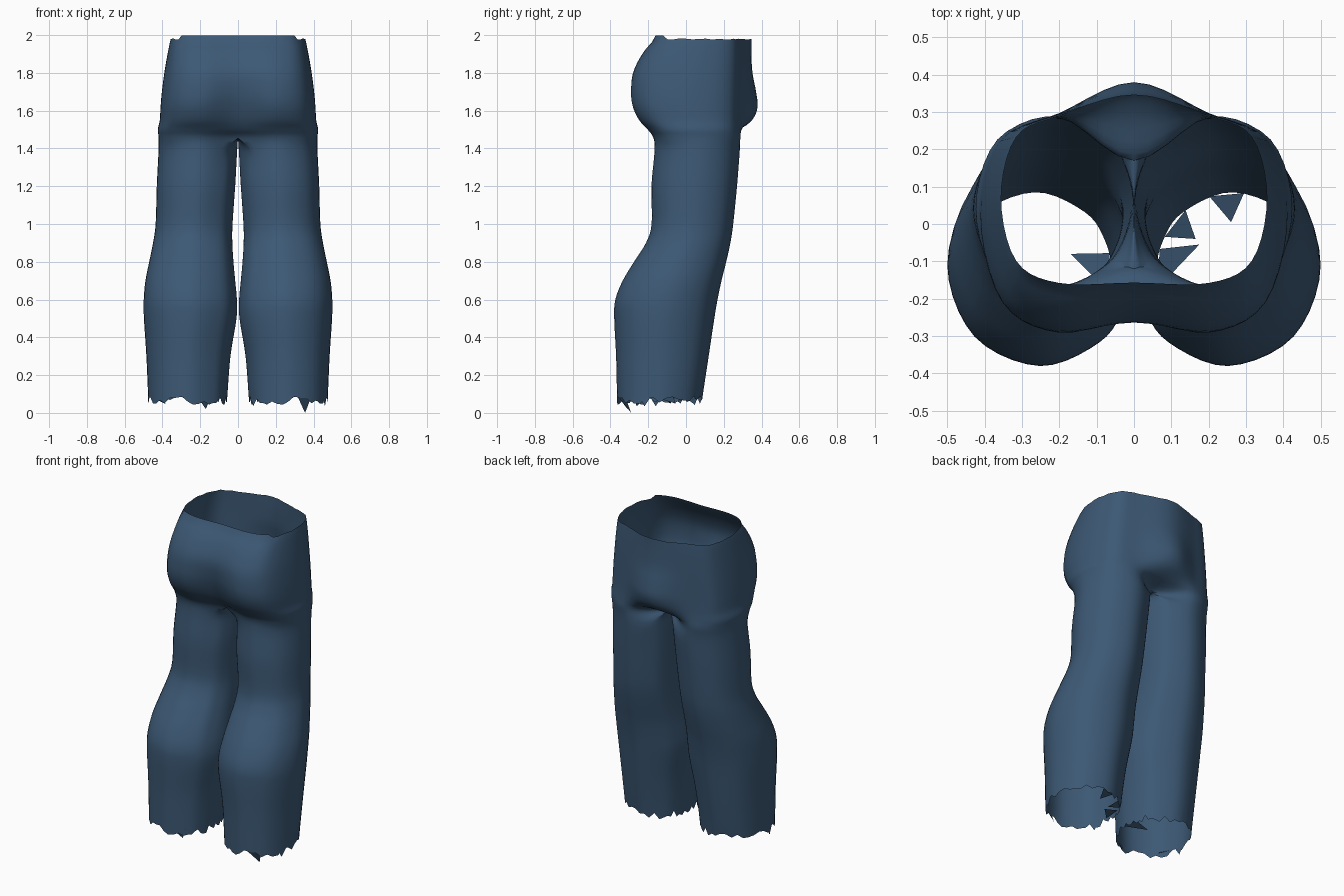
import bpy, bmesh, math, random
from mathutils import Vector

if "Cube" in bpy.data.objects:
    bpy.data.objects.remove(bpy.data.objects["Cube"])

random.seed(4)
SUB_ROW, SUB_ARC = 4, 5          # spline subdivisions along height / around
OUT, INN = 6, 4                  # control spans on the outer and inner arcs

denim = bpy.data.materials.new("denim_blue")
denim.diffuse_color = (0.046, 0.100, 0.178, 1)
denim.use_nodes = True
denim.node_tree.nodes["Principled BSDF"].inputs["Base Color"].default_value = denim.diffuse_color


def catmull(a, b, c, d, t):
    return 0.5 * (2 * b + (c - a) * t + (2 * a - 5 * b + 4 * c - d) * t * t
                  + (3 * b - a - 3 * c + d) * t ** 3)


def spline(pts, sub, before, after):
    """Dense curve through pts, with phantom points at both ends."""
    p = [before] + pts + [after]
    res = []
    for i in range(1, len(p) - 2):
        res += [catmull(*p[i - 1:i + 3], k / sub) for k in range(sub)]
    return res + [pts[-1]]


# leg sections: z, inner x, outer x, front y, back y
LEG = [(0.07, .058, .475, -.365, .085), (0.3, .04, .485, -.37, .12),
       (0.5, .008, .498, -.38, .15), (0.6, .006, .499, -.374, .167),
       (0.7, .015, .49, -.335, .188), (0.8, .024, .47, -.275, .213),
       (0.9, .03, .45, -.212, .235), (1.0, .029, .436, -.182, .25),
       (1.2, .015, .43, -.183, .27), (1.38, .005, .421, -.167, .284)]
# hip sections: z, front centre y, front lobe y, half width, side y, back y, back centre y
HIP = [(1.455, -.12, -.172, .42, .05, .287, .17), (1.5, -.165, -.203, .424, .04, .292, .28),
       (1.55, -.2, -.248, .414, .03, .295, .35), (1.62, -.232, -.281, .41, .02, .297, .379),
       (1.7, -.255, -.291, .403, .02, .297, .371), (1.8, -.262, -.278, .39, .03, .296, .352),
       (1.9, -.222, -.228, .373, .05, .294, .346), (1.985, -.157, -.158, .356, .07, .29, .346)]
ANGLES = [-130, -90, -45, 0, 45, 90, 130, 155, 180, 205]


def leg_ring(z, x0, x1, y0, y1):
    cx, cy, rx, ry = (x0 + x1) / 2, (y0 + y1) / 2, (x1 - x0) / 2, (y1 - y0) / 2
    c = [Vector((cx + rx * math.cos(math.radians(a)),
                 cy + ry * math.sin(math.radians(a)), z)) for a in ANGLES]
    return spline(c + [c[0]], SUB_ARC, c[-1], c[1])


def hip_arc(z, f0, f1, w, s, b1, b0):
    xd = .2 + .74 * (w - .2)
    c = [Vector(p + (z,)) for p in ((0, f0), (.2, f1), (xd, s + .74 * (f1 - s)), (w, s),
                                    (xd, s + .74 * (b1 - s)), (.2, b1), (0, b0))]
    flip = Vector((-1, 1, 1))
    return spline(c, SUB_ARC, c[1] * flip, c[-2] * flip)


legs = [leg_ring(*r) for r in LEG]
hips = [hip_arc(*r) for r in HIP]
n_out, n_in = OUT * SUB_ARC, INN * SUB_ARC
# crotch seam on the centre line closes the first hip arc into a leg ring
a, b = hips[0][-1], hips[0][0]
seam = [a.lerp(b, k / n_in) for k in range(1, n_in + 1)]
legs.append(hips[0] + seam)


def column(pts):
    return spline(pts, SUB_ROW, 2 * pts[0] - pts[1], 2 * pts[-1] - pts[-2])


# trousers: one half with outer columns up to the waist, inner ones up to the seam
bm = bmesh.new()
cols = []
for i in range(n_out + n_in):
    pts = [r[i] for r in legs]
    if i <= n_out:
        pts += [r[i] for r in hips[1:]]
    col = column(pts)
    # ragged hem and slightly wavy waist
    col[0] = col[0] + Vector((0, 0, random.uniform(-.03, .02)))
    if i <= n_out:
        y = col[-1].y
        col[-1] = col[-1] + Vector((0, 0, .012 if y < -.1 else -.006 + random.uniform(-.003, .003)))
    else:
        col[-1].x = 0
    if i in (0, n_out):
        for k in range(len(LEG) * SUB_ROW, len(col)):
            col[k].x = 0
    cols.append([bm.verts.new(p) for p in col])
for i, c in enumerate(cols):
    d = cols[(i + 1) % len(cols)]
    for k in range(min(len(c), len(d)) - 1):
        bm.faces.new((c[k], d[k], d[k + 1], c[k + 1]))
bmesh.ops.recalc_face_normals(bm, faces=bm.faces)
mid = bm.faces[:] if bm.faces else []
# outward check on the outermost face
outer = max(mid, key=lambda f: f.calc_center_median().x)
if outer.normal.x < 0:
    bmesh.ops.reverse_faces(bm, faces=mid)


def finish(bm, name):
    me = bpy.data.meshes.new(name)
    bm.to_mesh(me)
    bm.free()
    ob = bpy.data.objects.new(name, me)
    bpy.context.collection.objects.link(ob)
    me.materials.append(denim)
    return ob


trousers = finish(bm, "trousers")
mirror = trousers.modifiers.new("mirror", 'MIRROR')
mirror.use_mirror_merge = True
mirror.merge_threshold = 0.001
bpy.context.view_layer.objects.active = trousers
trousers.select_set(True)
bpy.ops.object.shade_smooth_by_angle(angle=math.radians(50))

# torn hem scraps: side, angle around the leg, angular width, tip position
SCRAPS = [(1, -65, 22, (.355, -.29, 0)), (1, 175, 28, (.175, -.055, .05)),
          (1, 140, 24, (.165, -.04, .06)), (1, 95, 26, (.26, .005, .06)),
          (1, -20, 16, (.46, -.22, .035)), (1, -150, 18, (.08, -.26, .035)),
          (-1, 178, 28, (.17, -.08, .05)), (-1, -115, 22, (.17, -.31, .02)),
          (-1, -30, 18, (.38, -.25, .045)), (-1, -5, 16, (.475, -.16, .035))]
bm = bmesh.new()
for side, ang, wide, tip in SCRAPS:
    base = []
    for t in (ang - wide / 2, ang + wide / 2):
        t = math.radians(t)
        base.append((side * (.266 + .208 * math.cos(t)), -.14 + .225 * math.sin(t), .085))
    tip = (side * tip[0], tip[1], tip[2])
    bm.faces.new([bm.verts.new(p) for p in base + [tip]])
finish(bm, "hem_scraps")
